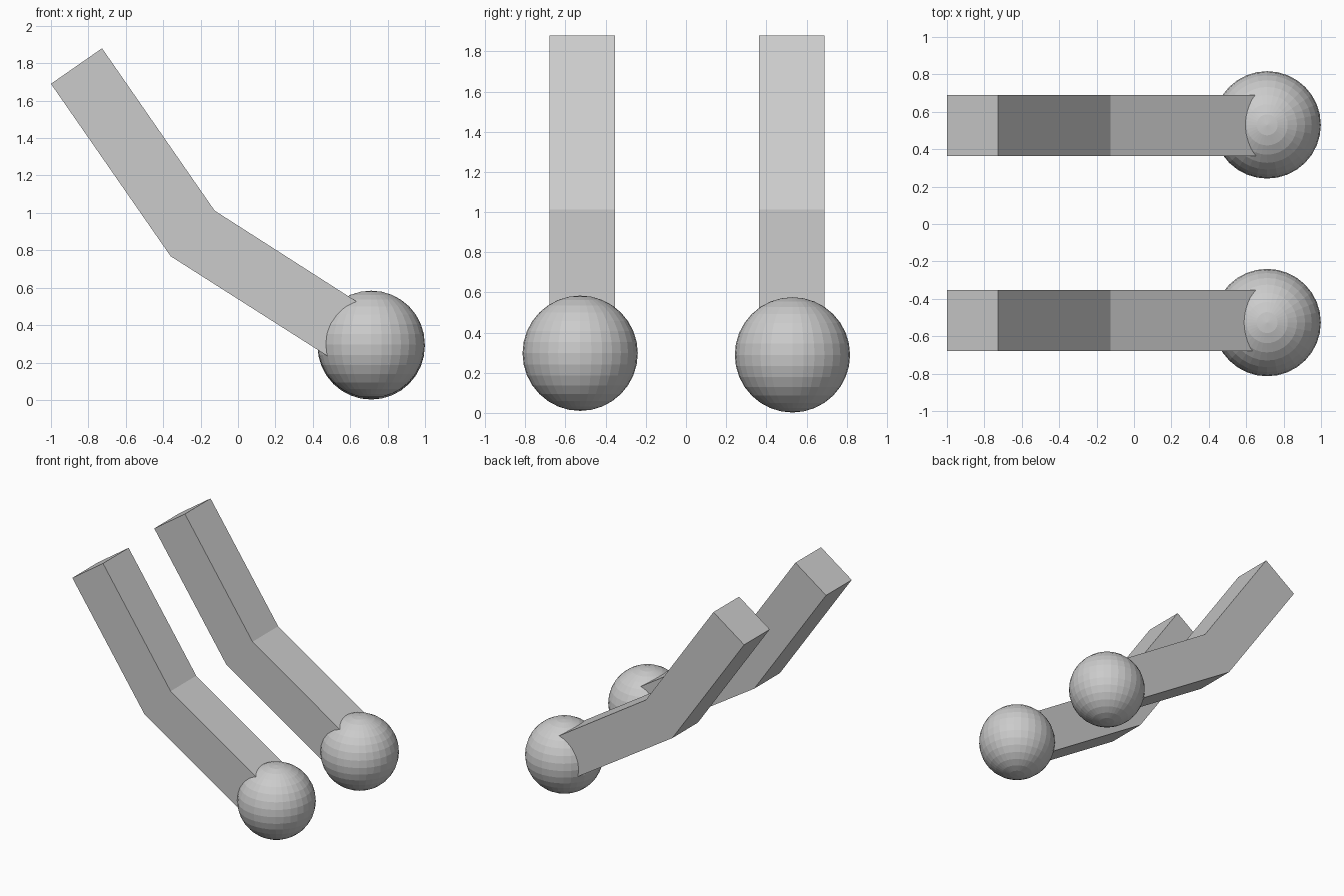
import bpy, bmesh

if "Cube" in bpy.data.objects:
    bpy.data.objects.remove(bpy.data.objects["Cube"])

# bent bar outline in the x/z plane; the last two points end inside the ball
PROFILE = [(-1.0, 1.69), (-0.36, 0.768), (0.60, 0.157),
           (0.778, 0.434), (-0.125, 1.012), (-0.727, 1.88)]


def make_object(name, bm):
    bmesh.ops.recalc_face_normals(bm, faces=bm.faces)
    mesh = bpy.data.meshes.new(name)
    bm.to_mesh(mesh)
    bm.free()
    obj = bpy.data.objects.new(name, mesh)
    bpy.context.collection.objects.link(obj)
    return obj


def bent_bar(name, y0, y1):
    bm = bmesh.new()
    face = bm.faces.new([bm.verts.new((x, y0, z)) for x, z in PROFILE])
    ext = bmesh.ops.extrude_face_region(bm, geom=[face], use_keep_orig=True)
    moved = [g for g in ext["geom"] if isinstance(g, bmesh.types.BMVert)]
    bmesh.ops.translate(bm, vec=(0, y1 - y0, 0), verts=moved)
    return make_object(name, bm)


def ball(name, y, z):
    bm = bmesh.new()
    bmesh.ops.create_uvsphere(bm, u_segments=32, v_segments=16, radius=0.287)
    obj = make_object(name, bm)
    obj.location = (0.712, y, z)
    return obj


# front and back pairs
for side, bar_y, ball_y, ball_z in (("front", -0.516, -0.527, 0.297),
                                    ("back", 0.526, 0.53, 0.289)):
    bent_bar(side + "_bent_bar", bar_y - 0.163, bar_y + 0.163)
    ball(side + "_ball", ball_y, ball_z)
